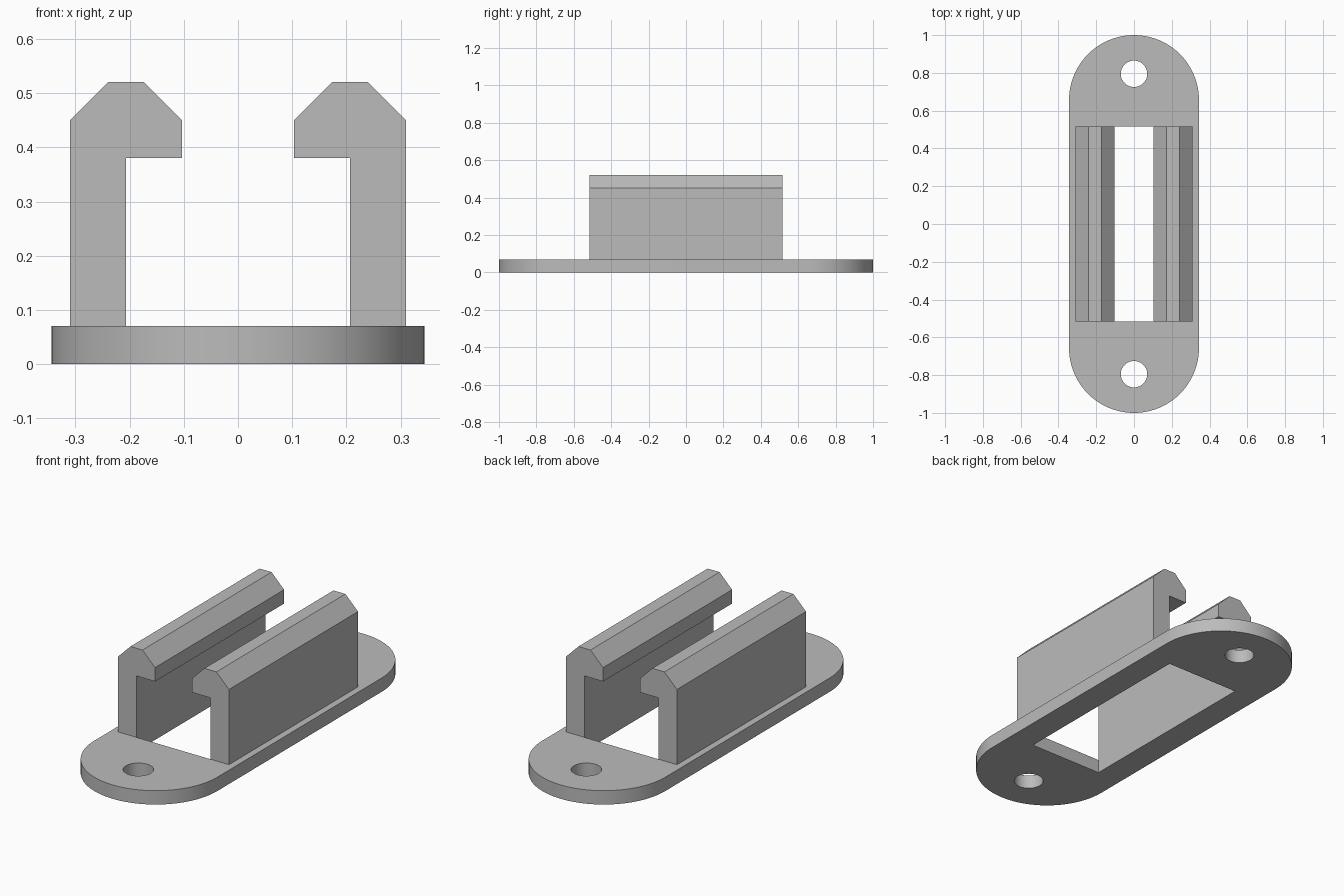
import bpy
import bmesh
from math import cos, sin, pi
from mathutils import Vector

# Main dimensions
HALF_WIDTH = 0.344
HALF_LENGTH = 1.0
PLATE_TOP = 0.07
SLOT_X, SLOT_Y = 0.207, 0.515
HOLE_Y, HOLE_RADIUS = 0.795, 0.07

cube = bpy.data.objects.get("Cube")
if cube:
    bpy.data.objects.remove(cube, do_unlink=True)

grey = bpy.data.materials.new("plain grey")
grey.use_nodes = True
colour = (0.5, 0.5, 0.5, 1)
grey.diffuse_color = colour
grey.node_tree.nodes["Principled BSDF"].inputs["Base Color"].default_value = colour


def arc(cy, radius, start, end, steps):
    """Points on an arc centred on the plate's long axis."""
    angles = [start + (end - start) * i / steps for i in range(steps + 1)]
    return [Vector((radius * cos(a), cy + radius * sin(a), 0)) for a in angles]


def extruded(name, loops, offset):
    """Fill closed outlines, treating inner loops as holes, and extrude them."""
    bm = bmesh.new()
    edges = []
    for loop in loops:
        verts = [bm.verts.new(p) for p in loop]
        edges += [bm.edges.new((a, b)) for a, b in zip(verts, verts[1:] + verts[:1])]
    if len(loops) == 1:
        bm.faces.new(verts)
    else:
        bmesh.ops.triangle_fill(bm, edges=edges, use_beauty=True)
    result = bmesh.ops.extrude_face_region(bm, geom=bm.faces[:], use_keep_orig=True)
    moved = [g for g in result["geom"] if isinstance(g, bmesh.types.BMVert)]
    bmesh.ops.translate(bm, verts=moved, vec=offset)
    bmesh.ops.recalc_face_normals(bm, faces=bm.faces[:])
    mesh = bpy.data.meshes.new(name)
    bm.to_mesh(mesh)
    bm.free()
    mesh.materials.append(grey)
    obj = bpy.data.objects.new(name, mesh)
    bpy.context.collection.objects.link(obj)
    return obj


# Rounded base plate with a central slot and two screw holes
end_y = HALF_LENGTH - HALF_WIDTH
outline = arc(end_y, HALF_WIDTH, 0, pi, 48) + arc(-end_y, HALF_WIDTH, pi, 2 * pi, 48)
slot = [Vector((sx * SLOT_X, sy * SLOT_Y, 0))
        for sx, sy in ((1, 1), (-1, 1), (-1, -1), (1, -1))]
holes = [arc(s * HOLE_Y, HOLE_RADIUS, 0, 2 * pi, 48)[:-1] for s in (1, -1)]
plate = extruded("base_plate", [outline, slot] + holes, (0, 0, PLATE_TOP))

bpy.ops.object.select_all(action="DESELECT")
plate.select_set(True)
bpy.context.view_layer.objects.active = plate
bpy.ops.object.shade_smooth_by_angle(angle=pi / 6)

# Mirrored hooked rails with chamfered heads
hook = [(0.31, PLATE_TOP), (0.31, 0.45), (0.24, 0.52), (0.173, 0.52),
        (0.103, 0.45), (0.103, 0.38), (SLOT_X, 0.38), (SLOT_X, PLATE_TOP)]
for name, side in (("left_rail", 1), ("right_rail", -1)):
    profile = [Vector((side * x, -SLOT_Y, z)) for x, z in hook]
    extruded(name, [profile], (0, 2 * SLOT_Y, 0))
